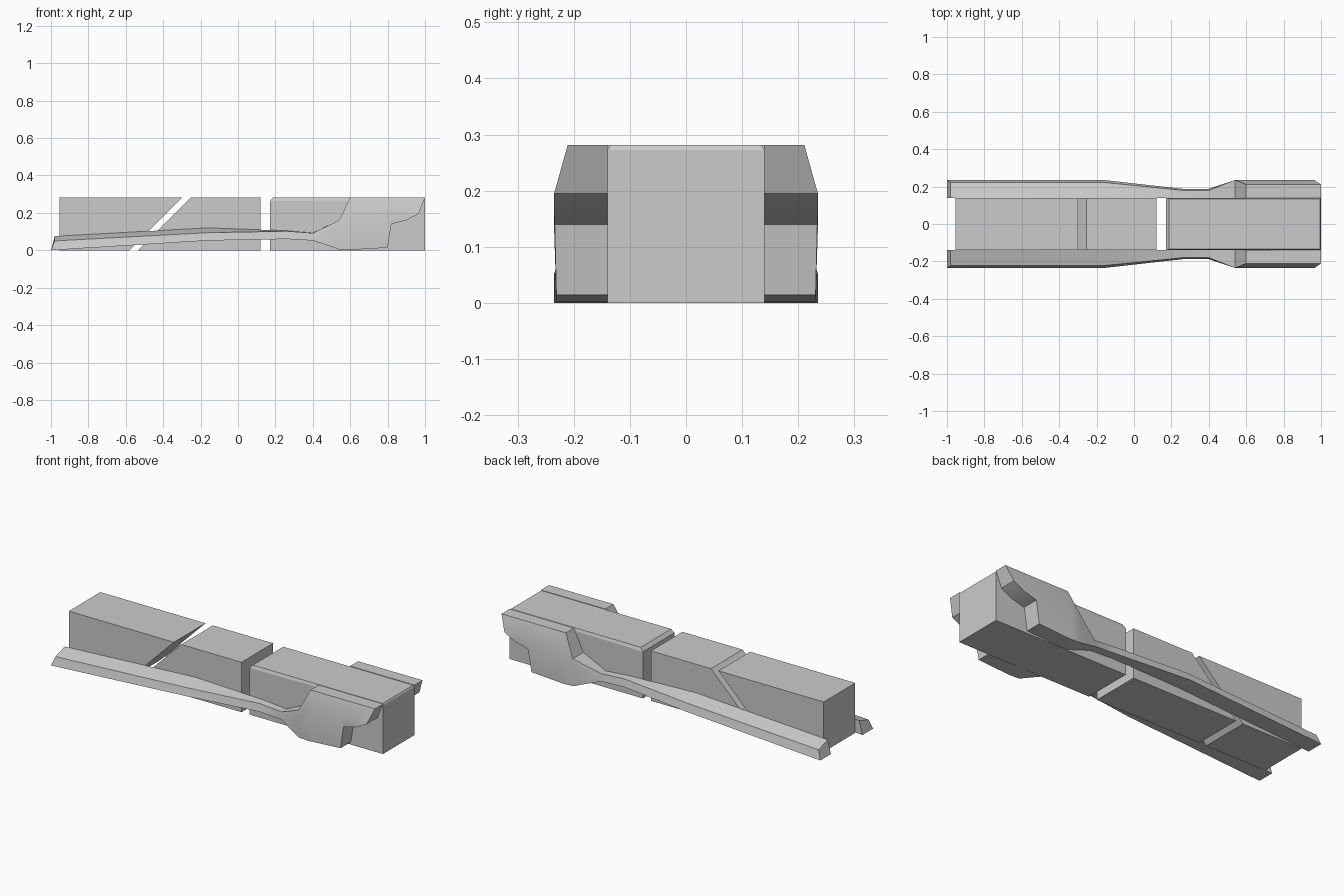
import bpy, bmesh

if "Cube" in bpy.data.objects:
    bpy.data.objects.remove(bpy.data.objects["Cube"])

HALF, TOP = 0.14, 0.281


def loft(name, rings):
    """Skin a list of equal-length point rings and cap both ends."""
    bm = bmesh.new()
    rows = [[bm.verts.new(p) for p in ring] for ring in rings]
    n = len(rows[0])
    for a, b in zip(rows, rows[1:]):
        for i in range(n):
            j = (i + 1) % n
            bm.faces.new((a[i], a[j], b[j], b[i]))
    bm.faces.new(rows[0])
    bm.faces.new(rows[-1])
    bmesh.ops.remove_doubles(bm, verts=bm.verts[:], dist=0.0005)
    bmesh.ops.recalc_face_normals(bm, faces=bm.faces[:])
    mesh = bpy.data.meshes.new(name)
    bm.to_mesh(mesh)
    bm.free()
    obj = bpy.data.objects.new(name, mesh)
    bpy.context.collection.objects.link(obj)
    return obj


def block(name, profile):
    """Extrude an x-z outline across the core width."""
    return loft(name, [[(x, y, z) for x, z in profile] for y in (-HALF, HALF)])


# Rear and middle core blocks, split by a 45 degree gap
block("rear_block", [(-0.955, 0), (-0.58, 0), (-0.30, TOP), (-0.955, TOP)])
block("middle_block", [(-0.535, 0), (0.12, 0), (0.12, TOP), (-0.254, TOP)])


# Front core block with chamfered top edges
def rect(x0, x1, w, z0, z1):
    return [(x0, -w, z0), (x1, -w, z1), (x1, w, z1), (x0, w, z0)]


loft("front_block", [rect(0.17, 1, HALF, 0, 0),
                     rect(0.17, 1, HALF, 0.262, 0.272),
                     rect(0.187, 0.995, 0.135, TOP, TOP)])

# Side rail growing into a shoulder; each section lists
# x, bottom z, bottom y, mid y, mid z, edge y, edge z, inner top z
sections = [
    (-0.16, 0.052, 0.235, 0.2275, 0.073, 0.222, 0.094, 0.12),
    (0.26, 0.06, 0.188, 0.184, 0.08, 0.18, 0.102, 0.105),
    (0.40, 0.052, 0.188, 0.184, 0.073, 0.18, 0.092, 0.093),
    (0.54, 0.005, 0.231, 0.235, 0.13, 0.235, 0.16, 0.16),
    (0.60, 0.002, 0.231, 0.235, 0.195, 0.211, TOP, TOP),
    (0.80, 0.014, 0.231, 0.235, 0.195, 0.211, TOP, TOP),
    (0.82, 0.14, 0.234, 0.235, 0.195, 0.211, TOP, TOP),
    (0.90, 0.16, 0.235, 0.235, 0.195, 0.211, TOP, TOP),
    (0.965, 0.195, 0.235, 0.235, 0.195, 0.211, TOP, TOP),
    (1.0, TOP, 0.211, 0.211, TOP, 0.211, TOP, TOP),
]
# Slanted rear tip of the rail
rings = [[(-1, HALF, 0), (-1, 0.235, 0), (-0.99, 0.2285, 0.025),
          (-0.98, 0.222, 0.05), (-0.98, HALF, 0.075)]]
for x, zb, yb, ym, zm, ye, ze, zi in sections:
    rings.append([(x, HALF, zb), (x, yb, zb), (x, ym, zm), (x, ye, ze), (x, HALF, zi)])

rail = loft("side_rails", rings)
bpy.context.view_layer.objects.active = rail
rail.select_set(True)
bpy.ops.object.shade_smooth_by_angle(angle=0.45)
mirror = rail.modifiers.new("mirror", 'MIRROR')
mirror.use_axis = (False, True, False)
mirror.use_mirror_merge = False
